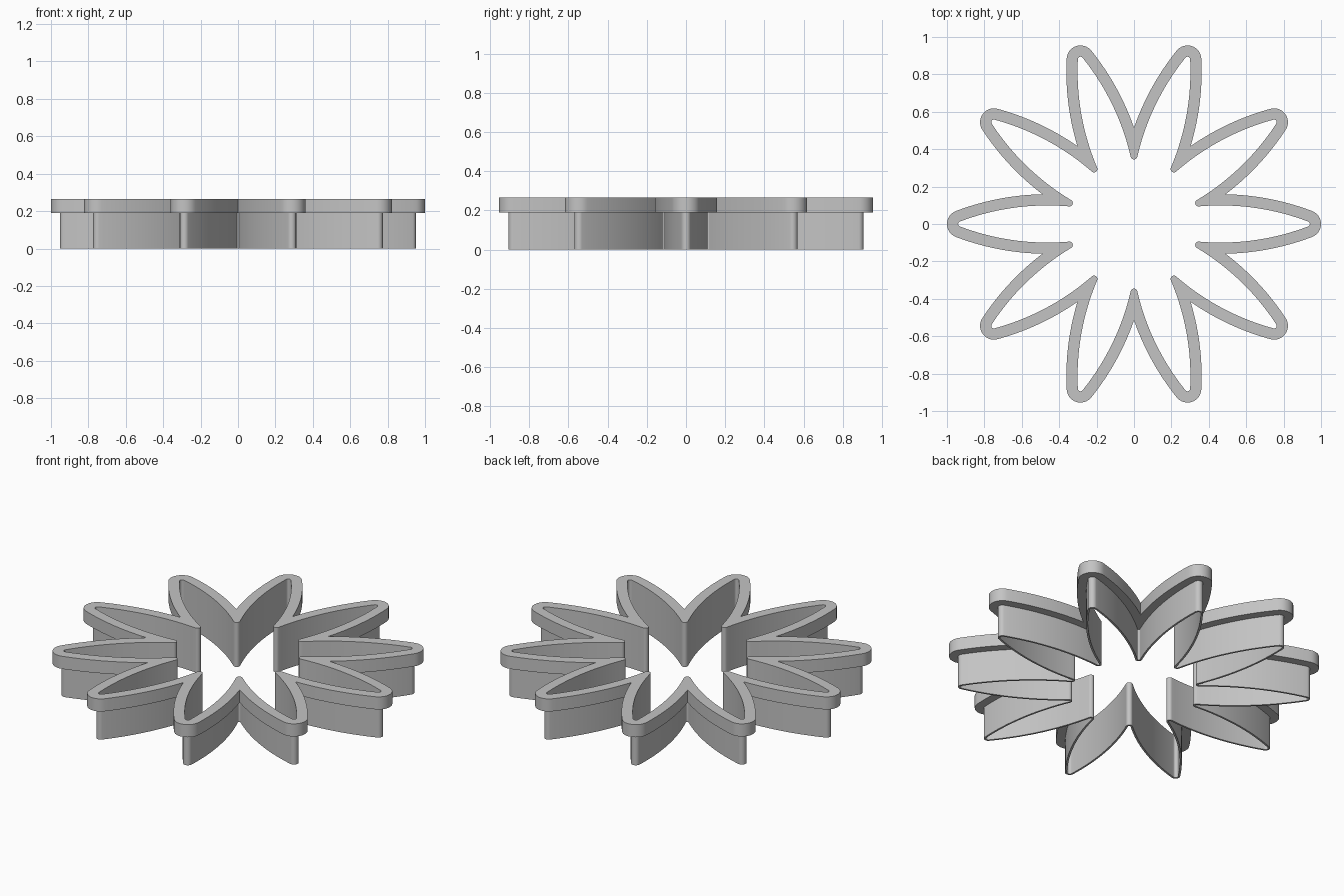
import bpy, bmesh
from math import radians, degrees, sin, cos, atan2
from mathutils import Vector, Matrix

cube = bpy.data.objects.get("Cube")
if cube:
    bpy.data.objects.remove(cube)

PETALS = 10
HALF = 180 / PETALS        # angle from petal axis to valley
TIP_X, TIP_R = 0.94, 0.014
VALLEY, VALLEY_R = 0.345, 0.018
START = 5.0                # heading of the petal edge at the valley
WALL, RIM = 0.011, 0.06    # thickness outward from the inner outline
WALL_TOP, RIM_TOP = 0.19, 0.265

grey = bpy.data.materials.new("plain_grey")
grey.use_nodes = True
colour = (0.55, 0.55, 0.55, 1)
grey.diffuse_color = colour
grey.node_tree.nodes["Principled BSDF"].inputs["Base Color"].default_value = colour


def unit(deg):
    return Vector((cos(radians(deg)), sin(radians(deg))))


def half_petal():
    """Points and outward normals from the petal tip to the valley."""
    tip = Vector((TIP_X - TIP_R, 0))
    valley = unit(HALF) * (VALLEY + VALLEY_R)
    inner_end = valley + unit(START - 90) * VALLEY_R
    end = -20.0
    for _ in range(20):
        chord = tip + unit(end + 90) * TIP_R - inner_end
        end = 2 * degrees(atan2(chord.y, chord.x)) - START
    radius = chord.length / 2 / sin(radians((START - end) / 2))
    centre = tip + unit(end + 90) * (TIP_R - radius)
    # tip cap, petal side and valley fillet as three tangent arcs
    arcs = [(tip, TIP_R, 0, end + 90, 8),
            (centre, radius, end + 90, START + 90, 28),
            (valley, -VALLEY_R, START + 90, HALF, 8)]
    path = []
    for c, r, a, b, steps in arcs:
        for i in range(steps + 1):
            n = unit(a + (b - a) * i / steps)
            path.append((c + n * r, n))
    return path


def offset_half(path, d):
    """Offset the half petal, stopping where it meets the valley line."""
    side = unit(HALF + 90)
    pts = [p + n * d for p, n in path]
    out = []
    for i, p in enumerate(pts):
        if p.dot(side) > 1e-6:
            q = pts[i - 1]
            s, t = q.dot(side), p.dot(side)
            meet = q.lerp(p, s / (s - t))
            return out + [meet] * (len(pts) - i)
        out.append(p)
    return out


def flower_loop(path, d):
    half = offset_half(path, d)
    petal = [Vector((p.x, -p.y)) for p in reversed(half)] + half
    return [Matrix.Rotation(radians(2 * HALF * k), 2) @ p
            for k in range(PETALS) for p in petal]


def flower_band(name, thickness, low, high):
    """Closed band around the flower with a rectangular section."""
    path = half_petal()
    bm = bmesh.new()
    section = [(0, low), (thickness, low), (thickness, high), (0, high)]
    loops = [[bm.verts.new((p.x, p.y, z)) for p in flower_loop(path, d)]
             for d, z in section]
    count = len(loops[0])
    for j in range(4):
        a, b = loops[j], loops[(j + 1) % 4]
        for i in range(count):
            k = (i + 1) % count
            bm.faces.new((a[i], a[k], b[k], b[i]))
    bmesh.ops.remove_doubles(bm, verts=bm.verts, dist=1e-5)
    bmesh.ops.recalc_face_normals(bm, faces=bm.faces)
    mesh = bpy.data.meshes.new(name)
    bm.to_mesh(mesh)
    bm.free()
    mesh.materials.append(grey)
    obj = bpy.data.objects.new(name, mesh)
    bpy.context.collection.objects.link(obj)
    bpy.ops.object.select_all(action='DESELECT')
    obj.select_set(True)
    bpy.context.view_layer.objects.active = obj
    bpy.ops.object.shade_smooth_by_angle(angle=radians(30))


# thin cutting wall below, wide grip rim above
flower_band("cutting_wall", WALL, 0, WALL_TOP)
flower_band("grip_rim", RIM, WALL_TOP, RIM_TOP)
